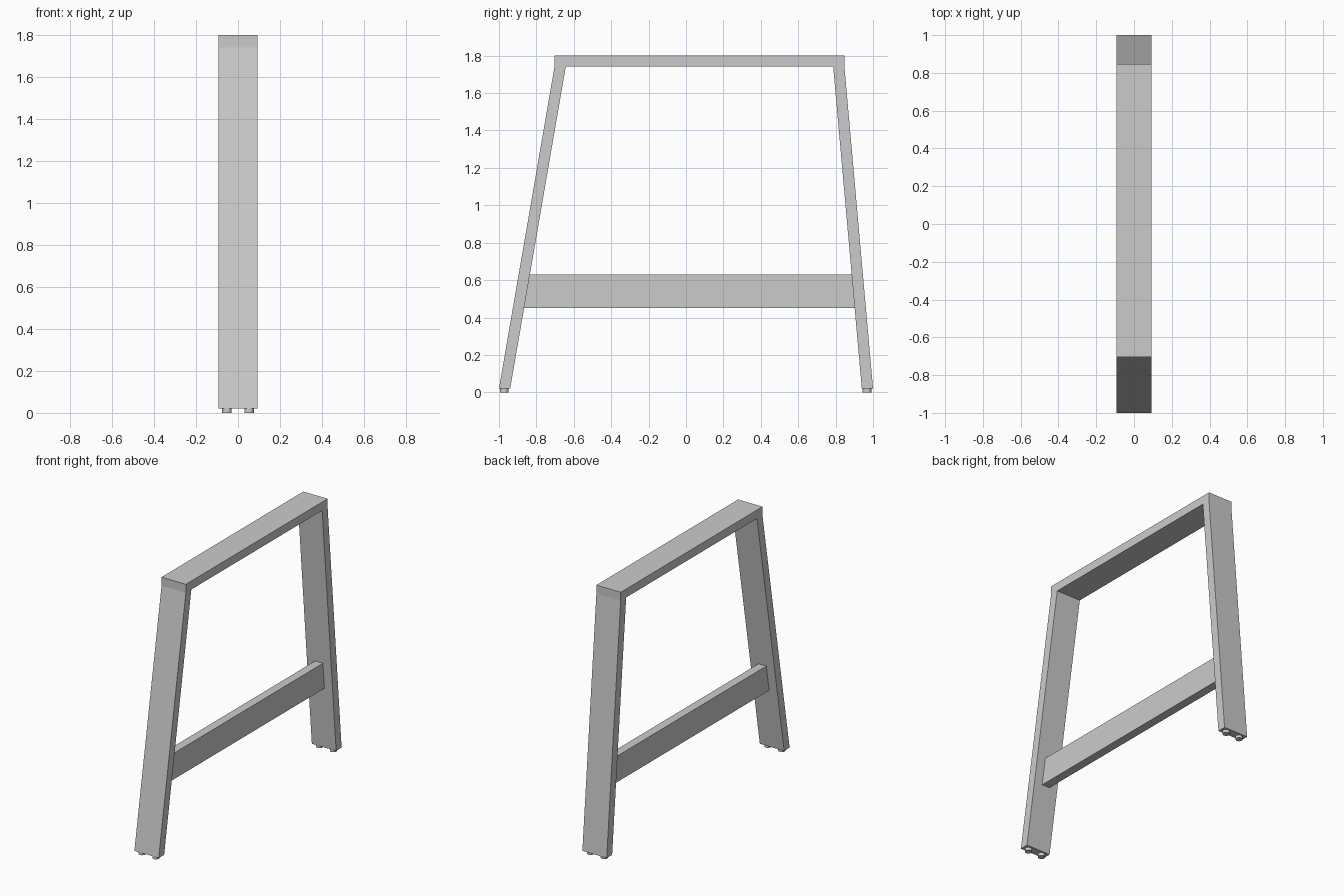
import bpy, bmesh

if "Cube" in bpy.data.objects:
    bpy.data.objects.remove(bpy.data.objects["Cube"])

HALF_W = 0.093
FOOT_H = 0.02


def extrude_profile(name, pts, half_x):
    """Extrude a closed (y, z) profile symmetrically along x."""
    me = bpy.data.meshes.new(name)
    bm = bmesh.new()
    face = bm.faces.new([bm.verts.new((-half_x, y, z)) for y, z in pts])
    ext = bmesh.ops.extrude_face_region(bm, geom=[face], use_keep_orig=True)
    verts = [g for g in ext["geom"] if isinstance(g, bmesh.types.BMVert)]
    bmesh.ops.translate(bm, verts=verts, vec=(2 * half_x, 0, 0))
    bmesh.ops.recalc_face_normals(bm, faces=bm.faces)
    bm.to_mesh(me)
    bm.free()
    ob = bpy.data.objects.new(name, me)
    bpy.context.collection.objects.link(ob)
    return ob


# Frame: two splayed legs and the top beam as one continuous bar
front_in = [(-0.94, FOOT_H), (-0.643, 1.741)]
back_in = [(0.787, 1.741), (0.94, FOOT_H)]
extrude_profile("leg_frame", [
    (-1.0, FOOT_H), *front_in, *back_in,
    (1.0, FOOT_H), (0.847, 1.741), (0.847, 1.80), (-0.703, 1.80), (-0.703, 1.741),
], HALF_W)


def y_at(line, z):
    (y0, z0), (y1, z1) = line
    return y0 + (y1 - y0) * (z - z0) / (z1 - z0)


# Stretcher: ends cut to the slope of the legs
low, high = 0.45, 0.63
extrude_profile("stretcher", [
    (y_at(front_in, low), low), (y_at(back_in, low), low),
    (y_at(back_in, high), high), (y_at(front_in, high), high),
], 0.03)

# Levelling feet: two under each leg
for end, y in (("front", -0.972), ("back", 0.968)):
    for side, x in (("left", -0.053), ("right", 0.053)):
        bpy.ops.mesh.primitive_cylinder_add(
            vertices=32, radius=0.023, depth=FOOT_H, location=(x, y, FOOT_H / 2))
        bpy.context.object.name = f"{end}_{side}_foot"
        bpy.ops.object.shade_smooth_by_angle()
